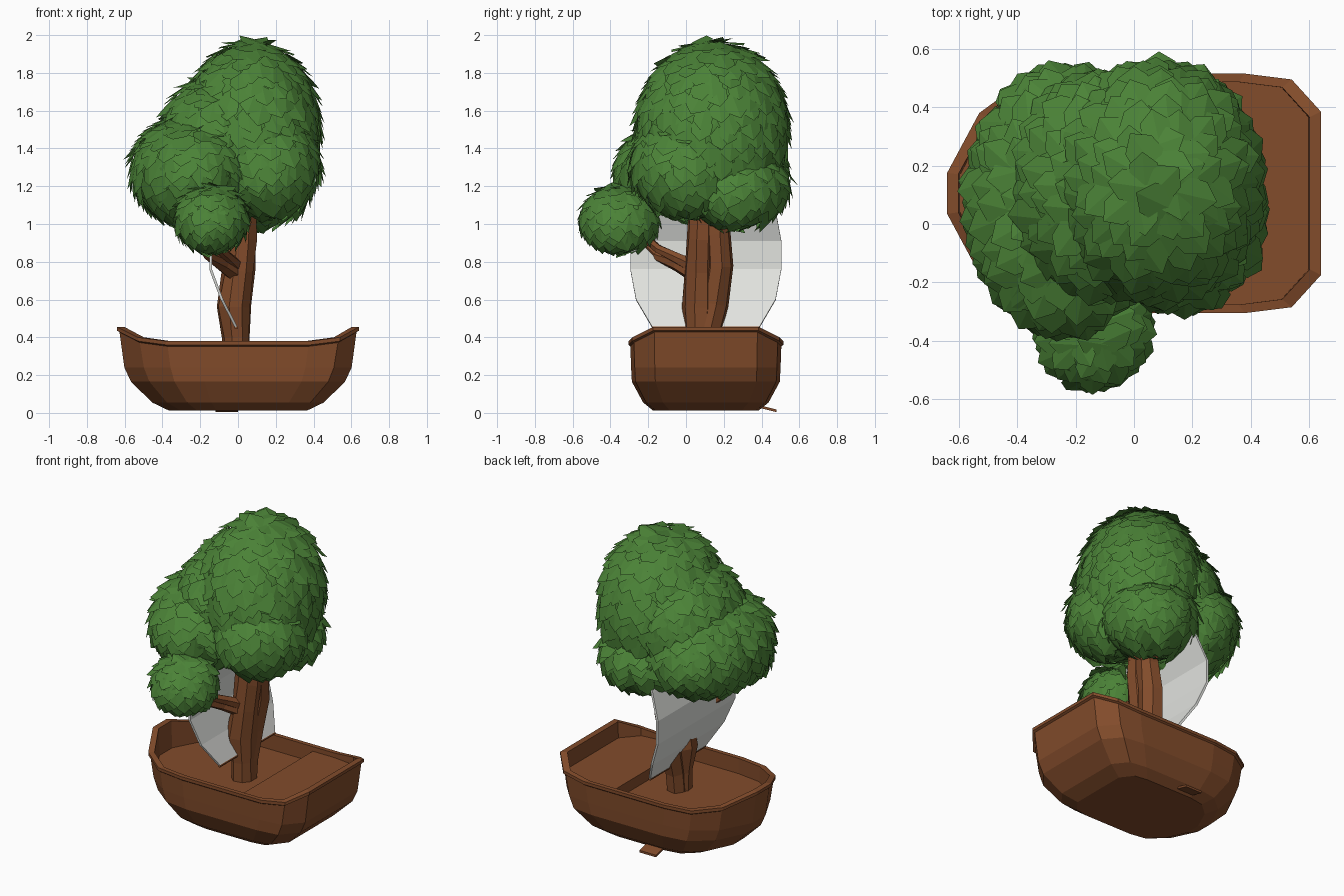
import bpy, bmesh, math, random
from mathutils import Vector

if "Cube" in bpy.data.objects:
    bpy.data.objects.remove(bpy.data.objects["Cube"])

random.seed(4)
CY = 0.105  # centre line of the boat


def material(name, rgb):
    m = bpy.data.materials.new(name)
    m.diffuse_color = (*rgb, 1)
    m.use_nodes = True
    m.node_tree.nodes["Principled BSDF"].inputs["Base Color"].default_value = m.diffuse_color
    return m


WOOD = material("brown wood", (0.225, 0.072, 0.024))
LEAF = material("leaf green", (0.07, 0.225, 0.038))
CLOTH = material("sail white", (0.76, 0.77, 0.74))


def make(name, verts, faces, mat, recalc=True):
    me = bpy.data.meshes.new(name)
    me.from_pydata([tuple(v) for v in verts], [], faces)
    if recalc:
        bm = bmesh.new()
        bm.from_mesh(me)
        bmesh.ops.recalc_face_normals(bm, faces=bm.faces)
        bm.to_mesh(me)
        bm.free()
    me.materials.append(mat)
    ob = bpy.data.objects.new(name, me)
    bpy.context.collection.objects.link(ob)
    return ob


def loft(name, rings, mat):
    n = len(rings[0])
    faces = [(k * n + i, k * n + (i + 1) % n, (k + 1) * n + (i + 1) % n, (k + 1) * n + i)
             for k in range(len(rings) - 1) for i in range(n)]
    faces += [tuple(range(n))[::-1], tuple(range((len(rings) - 1) * n, len(rings) * n))]
    return make(name, [v for r in rings for v in r], faces, mat)


def tube(name, path, radii, sides, mat, rough=0.0):
    pts = [Vector(p) for p in path]
    rings = []
    for i, p in enumerate(pts):
        d = (pts[min(i + 1, len(pts) - 1)] - pts[max(i - 1, 0)]).normalized()
        a = d.cross(Vector((0.3, 1, 0.2))).normalized()
        b = d.cross(a)
        ring = []
        for k in range(sides):
            t = 2 * math.pi * k / sides
            r = radii[i] * (1 + random.uniform(-rough, rough))
            ring.append(p + a * math.cos(t) * r + b * math.sin(t) * r)
        rings.append(ring)
    return loft(name, rings, mat)


# hull: half outline (x, half width, sheer height), mirrored across the centre line
HALF = [(0.64, 0.28, 0.455), (0.54, 0.39, 0.4), (0.38, 0.41, 0.38), (-0.2, 0.41, 0.38),
        (-0.38, 0.385, 0.38), (-0.53, 0.275, 0.4), (-0.64, 0.07, 0.455)]
OUTLINE = HALF + [(x, -w, z) for x, w, z in reversed(HALF)]


def ring(sx, sy, z=None, drop=0.0):
    return [(x * sx, CY + w * sy, s - drop if z is None else z) for x, w, s in OUTLINE]


loft("hull", [ring(0.93, 0.93, 0.28), ring(0.94, 0.93), ring(1, 1), ring(1, 1, drop=0.02),
              ring(0.98, 0.975, drop=0.028), ring(0.94, 0.965, 0.24), ring(0.885, 0.955, 0.165),
              ring(0.71, 0.81, 0.055), ring(0.57, 0.68, 0.012)], WOOD)

# raised stern seat
SEAT = [(0.2, 0.385), (0.36, 0.385), (0.505, 0.365), (0.598, 0.262)]
SEAT = SEAT + [(x, -w) for x, w in reversed(SEAT)]
loft("stern_seat", [[(x, CY + w, z) for x, w in SEAT] for z in (0.27, 0.35)], WOOD)

# small fin under the hull
loft("hull_fin", [[(-0.12, 0.36, z + 0.03), (0.0, 0.36, z + 0.03), (0.0, 0.48, z), (-0.12, 0.48, z)]
                  for z in (0.004, 0.018)], WOOD)

# trunk strands and branches
tube("trunk_front", [(-0.01, 0.07, 0.27), (-0.01, 0.07, 0.4), (-0.02, 0.07, 0.56), (0.0, 0.075, 0.75),
                     (0.02, 0.08, 0.92), (0.03, 0.09, 1.2)],
     [0.078, 0.075, 0.09, 0.083, 0.078, 0.07], 8, WOOD, 0.1)
tube("trunk_back", [(-0.01, 0.1, 0.27), (-0.005, 0.11, 0.4), (0.0, 0.15, 0.58), (0.02, 0.178, 0.78),
                    (0.035, 0.17, 0.95), (0.04, 0.15, 1.2)],
     [0.07, 0.07, 0.078, 0.076, 0.065, 0.06], 7, WOOD, 0.1)
tube("lower_branch", [(0.0, 0.06, 0.73), (-0.08, -0.04, 0.785), (-0.16, -0.16, 0.84), (-0.15, -0.3, 0.98)],
     [0.05, 0.04, 0.03, 0.02], 6, WOOD)
tube("upper_branch", [(0.0, 0.05, 0.77), (-0.05, -0.05, 0.82), (-0.1, -0.15, 0.87), (-0.13, -0.3, 1.0)],
     [0.04, 0.03, 0.024, 0.02], 6, WOOD)

# bellied sail and its spar
ROWS = [(0.455, -0.01, 0.285), (0.6, -0.085, 0.37), (0.76, -0.145, 0.4), (0.91, -0.145, 0.4),
        (1.07, -0.085, 0.37), (1.22, -0.01, 0.3)]
sv = [(x, CY + s * w, z) for z, x, w in ROWS for s in (-1, 1)]
sail = make("sail", sv, [(2 * i, 2 * i + 1, 2 * i + 3, 2 * i + 2) for i in range(len(ROWS) - 1)], CLOTH)
sol = sail.modifiers.new("thickness", "SOLIDIFY")
sol.thickness = 0.014
sol.offset = 0
tube("sail_spar", [(-0.01, CY - 0.285, 0.452), (-0.01, CY + 0.285, 0.452)], [0.01, 0.01], 6, WOOD)

# foliage clumps: centre, radii
CLUMPS = {
    "crown_top": ((0.07, 0.14, 1.50), (0.365, 0.40, 0.465)),
    "crown_left": ((-0.24, 0.08, 1.285), (0.325, 0.45, 0.30)),
    "crown_lower": ((0.09, 0.26, 1.2), (0.29, 0.285, 0.22)),
    "crown_front": ((0.16, 0.0, 1.31), (0.27, 0.29, 0.27)),
    "crown_shoulder": ((-0.12, 0.13, 1.46), (0.29, 0.38, 0.32)),
    "branch_foliage": ((-0.14, -0.35, 1.025), (0.19, 0.21, 0.175)),
}


def buried(p, skip):
    for name, (c, r) in CLUMPS.items():
        if name != skip and sum(((p[i] - c[i]) / r[i]) ** 2 for i in range(3)) < 0.85:
            return True
    return False


for name, (c, r) in CLUMPS.items():
    c = Vector(c)
    # solid core
    bpy.ops.mesh.primitive_ico_sphere_add(subdivisions=3, radius=1, location=c)
    core = bpy.context.object
    core.name = name + "_core"
    core.scale = [q * 0.96 for q in r]
    core.data.materials.append(LEAF)
    # overlapping folded leaves hanging down over the core
    size = 0.1 if name == "branch_foliage" else 0.13
    area = 4 * math.pi * ((r[0] * r[1]) ** 1.6 / 3 + (r[0] * r[2]) ** 1.6 / 3 + (r[1] * r[2]) ** 1.6 / 3) ** (1 / 1.6)
    count = int(area / (size * size * 0.34))
    verts, faces = [], []
    for k in range(count):
        h = 1 - 2 * (k + 0.5) / count
        t = k * 2.39996 + random.uniform(-0.1, 0.1)
        q = math.sqrt(1 - h * h)
        u = Vector((q * math.cos(t), q * math.sin(t), h))
        p = c + Vector([u[i] * r[i] for i in range(3)])
        if buried(p, name):
            continue
        n = Vector([u[i] / r[i] for i in range(3)]).normalized()
        down = Vector((random.uniform(-0.35, 0.35), random.uniform(-0.35, 0.35), -1))
        d = (down - n * down.dot(n)).normalized()
        s = n.cross(d)
        L = size * random.uniform(0.9, 1.2)
        W = L * 0.42
        lift = random.uniform(0.08, 0.28)
        b = len(verts)
        for along, side, fold in ((-0.5, 0, 0), (-0.15, 1, -0.06), (0.25, 0.9, -0.06), (0.55, 0, 0),
                                  (0.25, -0.9, -0.06), (-0.15, -1, -0.06)):
            verts.append(p + d * along * L + s * side * W + n * (fold + lift * (along + 0.35)) * L)
        faces += [(b, b + 3, b + 2, b + 1)[::-1], (b, b + 5, b + 4, b + 3)[::-1]]
    make(name + "_leaves", verts, faces, LEAF, recalc=False)
